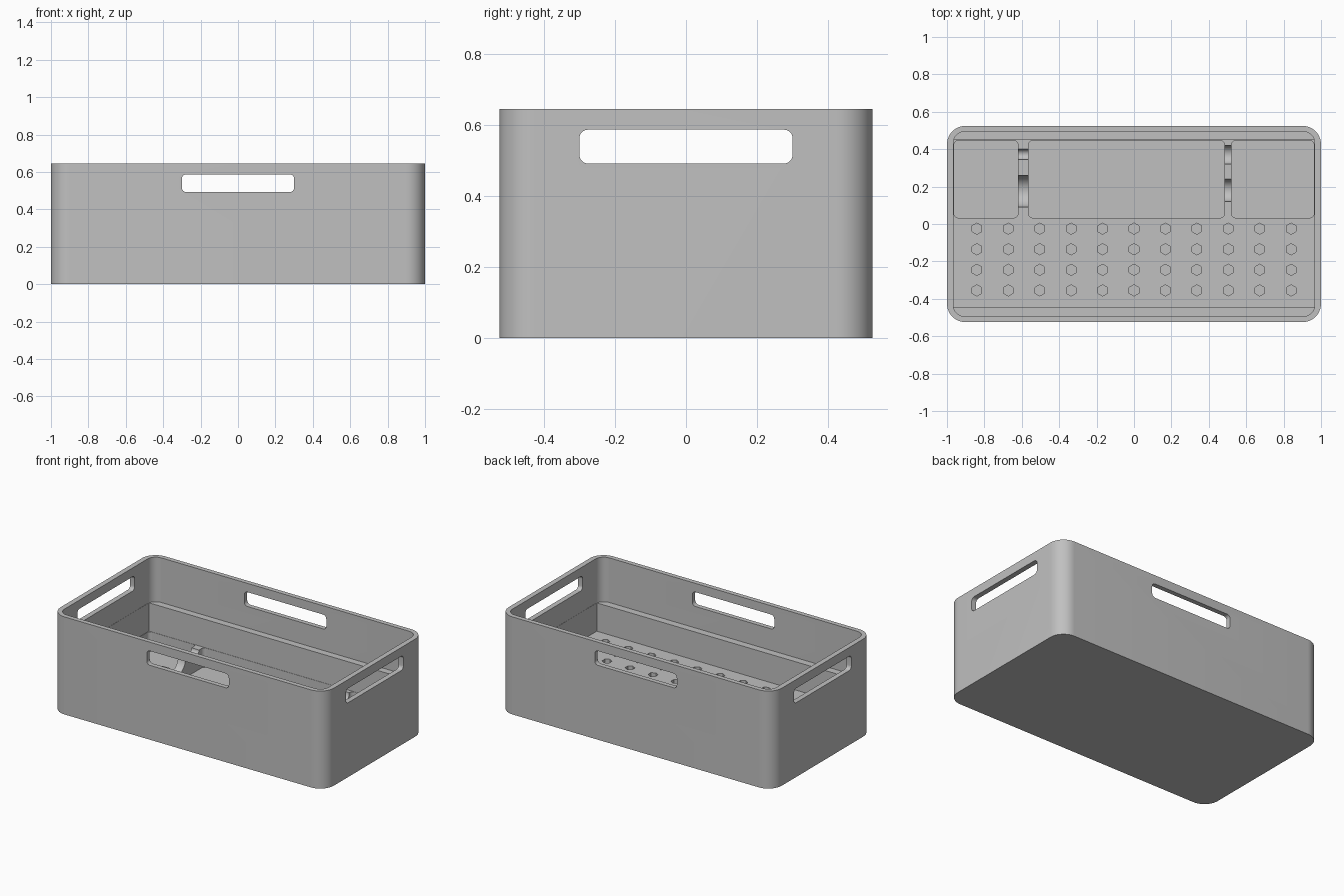
import bpy
import bmesh
from math import pi, cos, sin, radians
from mathutils import Matrix

if "Cube" in bpy.data.objects:
    bpy.data.objects.remove(bpy.data.objects["Cube"])

HEIGHT, LEDGE, DECK, FLOOR = 0.645, 0.35, 0.163, 0.035

grey = bpy.data.materials.new("plain grey")
grey.use_nodes = True
grey.diffuse_color = (0.53, 0.53, 0.53, 1)
grey.node_tree.nodes["Principled BSDF"].inputs["Base Color"].default_value = (0.53, 0.53, 0.53, 1)


def prism(bm, x0, x1, y0, y1, z0, z1, r=0.0, turn=Matrix(), seg=8):
    """Upright block with rounded vertical corners, then turned."""
    pts = []
    corners = ((x1, y1, -1, -1), (x0, y1, 1, -1), (x0, y0, 1, 1), (x1, y0, -1, 1))
    for q, (cx, cy, sx, sy) in enumerate(corners):
        for i in range(seg + 1 if r else 1):
            a = q * pi / 2 + i * pi / 2 / seg
            pts.append((cx + sx * r + r * cos(a), cy + sy * r + r * sin(a)) if r else (cx, cy))
    low = [bm.verts.new(turn @ Matrix.Translation((x, y, z0)).translation) for x, y in pts]
    top = [bm.verts.new(turn @ Matrix.Translation((x, y, z1)).translation) for x, y in pts]
    bm.faces.new(low[::-1])
    bm.faces.new(top)
    for i in range(len(pts)):
        j = (i + 1) % len(pts)
        bm.faces.new((low[i], low[j], top[j], top[i]))


def cylinder(bm, radius, depth, sides, matrix):
    bmesh.ops.create_cone(bm, cap_ends=True, segments=sides, radius1=radius,
                          radius2=radius, depth=depth, matrix=matrix)


def make(name, bm):
    bmesh.ops.recalc_face_normals(bm, faces=bm.faces)
    mesh = bpy.data.meshes.new(name)
    bm.to_mesh(mesh)
    bm.free()
    obj = bpy.data.objects.new(name, mesh)
    mesh.materials.append(grey)
    bpy.context.collection.objects.link(obj)
    return obj


def carve(target, name, bm):
    """Subtract the cutter from the target and remove it."""
    cutter = make(name, bm)
    cutter.hide_render = True
    mod = target.modifiers.new(name, "BOOLEAN")
    mod.operation = "DIFFERENCE"
    mod.solver = "EXACT"
    mod.object = cutter
    bpy.context.view_layer.objects.active = target
    bpy.ops.object.modifier_apply(modifier=mod.name)
    bpy.data.objects.remove(cutter)


# Solid outer body
bm = bmesh.new()
prism(bm, -1, 1, -0.525, 0.525, 0, HEIGHT, 0.1, seg=12)
bin_body = make("storage_bin", bm)

# Upper cavity down to the front and back ledges
bm = bmesh.new()
prism(bm, -0.966, 0.966, -0.494, 0.494, LEDGE, 0.8, 0.06)
carve(bin_body, "upper_cavity", bm)

# Narrower lower cavity down to the deck
bm = bmesh.new()
prism(bm, -0.965, 0.965, -0.446, 0.448, DECK, LEDGE + 0.01)
carve(bin_body, "lower_cavity", bm)

# Three rounded pockets behind the socket deck
bm = bmesh.new()
for x0, x1 in ((-0.963, -0.62), (-0.565, 0.485), (0.52, 0.963)):
    prism(bm, x0, x1, 0.033, 0.446, FLOOR, 0.22, 0.024)
carve(bin_body, "pockets", bm)

# Round cradles across the two dividers
bm = bmesh.new()
for x, y, radius in ((-0.592, 0.175, 0.085), (-0.592, 0.372, 0.028),
                     (0.502, 0.18, 0.06), (0.502, 0.37, 0.05)):
    cylinder(bm, radius, 0.12, 32,
             Matrix.Translation((x, y, DECK)) @ Matrix.Rotation(pi / 2, 4, "Y"))
carve(bin_body, "cradles", bm)

# Grid of hexagonal sockets
bm = bmesh.new()
for col in range(-5, 6):
    for row in range(4):
        cylinder(bm, 0.03, 0.2, 6,
                 Matrix.Translation((col * 0.168, -0.025 - row * 0.11, 0.15)))
carve(bin_body, "hex_sockets", bm)

# Grip slots through the front, back and both ends
for name, spin, reach in (("long_side_grips", 0, 0.7), ("end_grips", pi / 2, 1.2)):
    bm = bmesh.new()
    turn = Matrix.Rotation(spin, 4, "Z") @ Matrix.Rotation(pi / 2, 4, "X")
    prism(bm, -0.3, 0.3, 0.492, 0.587, -reach, reach, 0.024, turn)
    carve(bin_body, name, bm)

# Smooth rounded corners, crisp edges
bpy.ops.object.select_all(action="DESELECT")
bin_body.select_set(True)
bpy.context.view_layer.objects.active = bin_body
bpy.ops.object.shade_smooth_by_angle(angle=radians(30))
